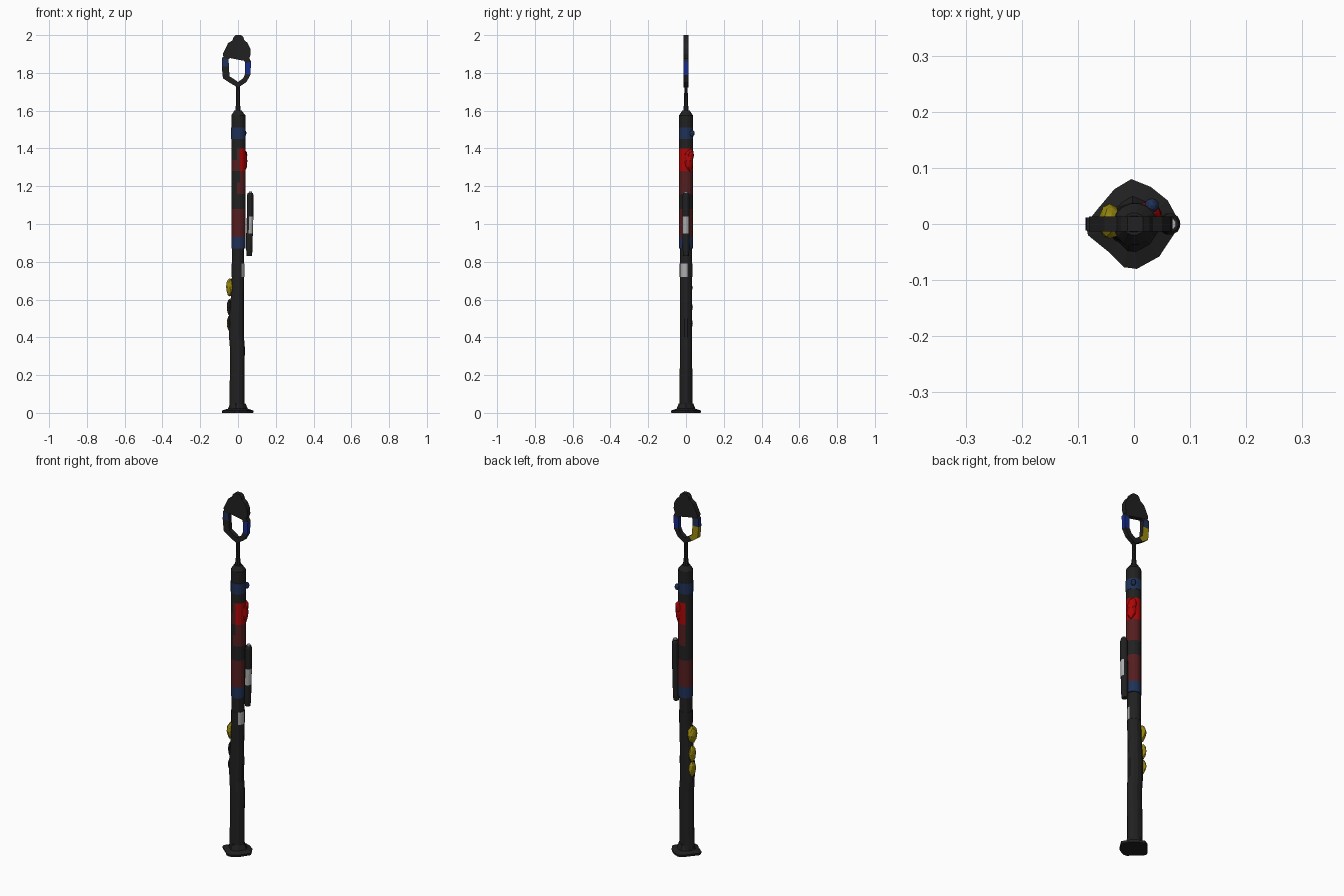
import bpy, bmesh, math, random
from mathutils import Vector

if "Cube" in bpy.data.objects:
    bpy.data.objects.remove(bpy.data.objects["Cube"])
random.seed(4)


def mat(name, rgb):
    m = bpy.data.materials.new(name)
    m.diffuse_color = (*rgb, 1)
    m.use_nodes = True
    m.node_tree.nodes["Principled BSDF"].inputs["Base Color"].default_value = m.diffuse_color
    return m


MATS = [mat("charcoal", (0.015, 0.015, 0.015)), mat("dull_red", (0.09, 0.013, 0.014)),
        mat("bright_red", (0.42, 0.002, 0.002)), mat("navy", (0.014, 0.031, 0.095)),
        mat("bright_blue", (0.008, 0.024, 0.25)), mat("yellow", (0.32, 0.25, 0.005)),
        mat("pale_grey", (0.42, 0.42, 0.42))]
DARK, DULL, RED, NAVY, BLUE, YELLOW, PALE = range(7)


def finish(name, bm, rule=lambda c, n: DARK):
    """Turn a bmesh into an object; the rule picks each face colour."""
    bmesh.ops.recalc_face_normals(bm, faces=bm.faces)
    for f in bm.faces:
        f.material_index = rule(f.calc_center_median(), f.normal)
    me = bpy.data.meshes.new(name)
    bm.to_mesh(me)
    bm.free()
    for m in MATS:
        me.materials.append(m)
    ob = bpy.data.objects.new(name, me)
    bpy.context.collection.objects.link(ob)
    return ob


def loft(name, rings, sides=12, rule=lambda c, n: DARK):
    """Rings are (z, centre x, centre y, radius x, radius y)."""
    bm = bmesh.new()
    rows = []
    for z, cx, cy, rx, ry in rings:
        rows.append([bm.verts.new((cx + rx * math.cos(a), cy + ry * math.sin(a), z))
                     for a in (math.tau * (i + .5) / sides for i in range(sides))])
    for a, b in zip(rows, rows[1:]):
        for i in range(sides):
            j = (i + 1) % sides
            bm.faces.new((a[i], a[j], b[j], b[i]))
    bm.faces.new(rows[0])
    bm.faces.new(rows[-1])
    return finish(name, bm, rule)


def blob(name, loc, size, rule, jitter=.1):
    """Rough lump of paint or wrapping."""
    bm = bmesh.new()
    bmesh.ops.create_icosphere(bm, subdivisions=2, radius=1)
    for v in bm.verts:
        k = 1 + random.uniform(-jitter, jitter)
        v.co = Vector(loc) + Vector([a * b * k for a, b in zip(v.co, size)])
    return finish(name, bm, rule)


# Flared, uneven foot
bm = bmesh.new()
outline = [(.083, .0), (.06, .042), (.03, .066), (-.005, .08), (-.035, .062),
           (-.062, .03), (-.086, .0), (-.082, -.02), (-.045, -.05), (-.018, -.077),
           (.005, -.08), (.045, -.058), (.07, -.02)]
rows = [[bm.verts.new((x * s, y * s, z)) for x, y in outline]
        for z, s in ((0, .97), (.012, 1), (.022, .62), (.05, .48))]
for a, b in zip(rows, rows[1:]):
    for i in range(len(a)):
        j = (i + 1) % len(a)
        bm.faces.new((a[i], a[j], b[j], b[i]))
bm.faces.new(rows[0])
bm.faces.new(rows[-1])
finish("foot", bm)

# Slightly crooked lower shaft
loft("lower_shaft", [(.01, -.003, 0, .045, .042), (.05, -.006, 0, .041, .035),
                     (.3, -.003, 0, .04, .034), (.34, -.003, 0, .041, .034),
                     (.4, -.008, 0, .041, .034), (.5, -.008, 0, .042, .034),
                     (.6, -.004, 0, .036, .034), (.72, 0, 0, .034, .034),
                     (.8, 0, 0, .033, .034), (.86, 0, 0, .034, .034), (.89, 0, 0, .034, .034)])


# Upper tube: painted bands, the upper ones wrapping front, right and part of the back
def tube_rule(c, n):
    z = c.z
    if z < .93:
        return NAVY
    if z < 1.08:
        return DULL
    if z < 1.16 or z > 1.4:
        return DARK
    back = n.y > 0 and n.x > -.5
    if z < 1.22:
        return DULL if back or n.x > -.1 else DARK
    if z < 1.28:
        return DULL if back or n.x > .3 else DARK
    if back or n.x > .1:
        return RED
    return DULL if n.y < -.1 and (z < 1.34 or n.x > -.3) else DARK


levels = (.87, .93, 1.08, 1.16, 1.22, 1.28, 1.34, 1.4, 1.575)
loft("upper_tube", [(z, .002, 0, .038, .037) for z in levels]
     + [(1.6, 0, 0, .02, .02)], 16, tube_rule)
loft("blue_collar", [(z, .002, 0, .0395, .0385) for z in (1.45, 1.51)], 16,
     lambda c, n: DARK if abs(n.z) > .5 else NAVY)
loft("neck", [(1.59, 0, 0, .017, .017), (1.64, 0, 0, .011, .011), (1.75, 0, 0, .01, .009)], 8)

# Raised lumps on the tube
blob("red_wrap", (.025, .012, 1.335), (.024, .028, .062), lambda c, n: RED)
blob("red_wrap_top", (.027, .02, 1.365), (.022, .022, .035), lambda c, n: RED)
blob("blue_knob", (.032, .033, 1.48), (.013, .013, .018), lambda c, n: NAVY, .03)

# Yellow lumps on the left; the lower two face the back
blob("yellow_lump_top", (-.043, .004, .665), (.02, .031, .047), lambda c, n: YELLOW, .07)
for i, (z, h) in enumerate(((.56, .045), (.475, .04))):
    blob("yellow_lump_%d" % i, (-.045, .009, z), (.014, .027, h),
         lambda c, n: YELLOW if n.y > -.35 else DARK, .05)

# Pale patch on the lower shaft, on a thin sleeve
loft("patch_sleeve", [(z, 0, 0, .0347, .0347) for z in (.72, .79)], 16,
     lambda c, n: PALE if n.x > .65 and n.y < .1 and abs(n.z) < .5 else DARK)

# Side canister with pale label and cap
loft("side_canister", [(.83, .06, 0, .014, .015), (.86, .06, 0, .017, .018),
                       (.95, .061, 0, .018, .019), (1.04, .064, 0, .018, .019),
                       (1.15, .065, 0, .018, .019), (1.165, .065, 0, .014, .014)], 12,
     lambda c, n: PALE if (.95 < c.z < 1.04 and n.x > -.4 and n.y < .7) else DARK)
loft("canister_cap", [(1.16, .066, 0, .011, .012), (1.172, .066, 0, .009, .01)], 8,
     lambda c, n: PALE)


# Fork ring: a flat band swept between outer and inner outlines
def ring_rule(c, n):
    if c.x < -.04:
        if 1.835 < c.z < 1.875 and n.x < .5:
            return NAVY if abs(n.y) > .5 else BLUE
        if 1.765 < c.z < 1.835 and (n.y > .5 or n.x < -.5):
            return YELLOW if n.y > -.5 else DARK
    elif c.x > .035 and 1.79 < c.z < 1.86:
        return BLUE
    return DARK


outer = [(0, 1.722), (.045, 1.752), (.066, 1.79), (.069, 1.86), (.05, 1.895),
         (-.06, 1.895), (-.085, 1.88), (-.086, 1.835), (-.08, 1.772), (-.045, 1.748)]
inner = [(0, 1.752), (.026, 1.77), (.038, 1.795), (.038, 1.852), (.03, 1.875),
         (-.035, 1.885), (-.05, 1.872), (-.048, 1.835), (-.045, 1.782), (-.026, 1.77)]
bm = bmesh.new()
loops = [[bm.verts.new((x, y, z)) for x, z in pts]
         for pts, y in ((outer, -.012), (outer, .012), (inner, .012), (inner, -.012))]
for k in range(4):
    a, b = loops[k], loops[(k + 1) % 4]
    for i in range(len(a)):
        j = (i + 1) % len(a)
        bm.faces.new((a[i], a[j], b[j], b[i]))
finish("fork_ring", bm, ring_rule)

# Flat head plate with top knob
head = [(-.05, 1.88), (.0, 1.87), (.055, 1.86), (.067, 1.9), (.065, 1.93), (.05, 1.96),
        (.034, 1.972), (.028, 1.99), (.016, 2.0), (-.012, 2.0), (-.023, 1.99), (-.03, 1.972),
        (-.053, 1.957), (-.066, 1.93), (-.08, 1.9), (-.078, 1.888)]
bm = bmesh.new()
sides = [[bm.verts.new((x, y, z)) for x, z in head] for y in (-.013, .013)]
for i in range(len(head)):
    j = (i + 1) % len(head)
    bm.faces.new((sides[0][i], sides[0][j], sides[1][j], sides[1][i]))
for s in sides:
    bm.faces.new(s)
finish("head_plate", bm)
